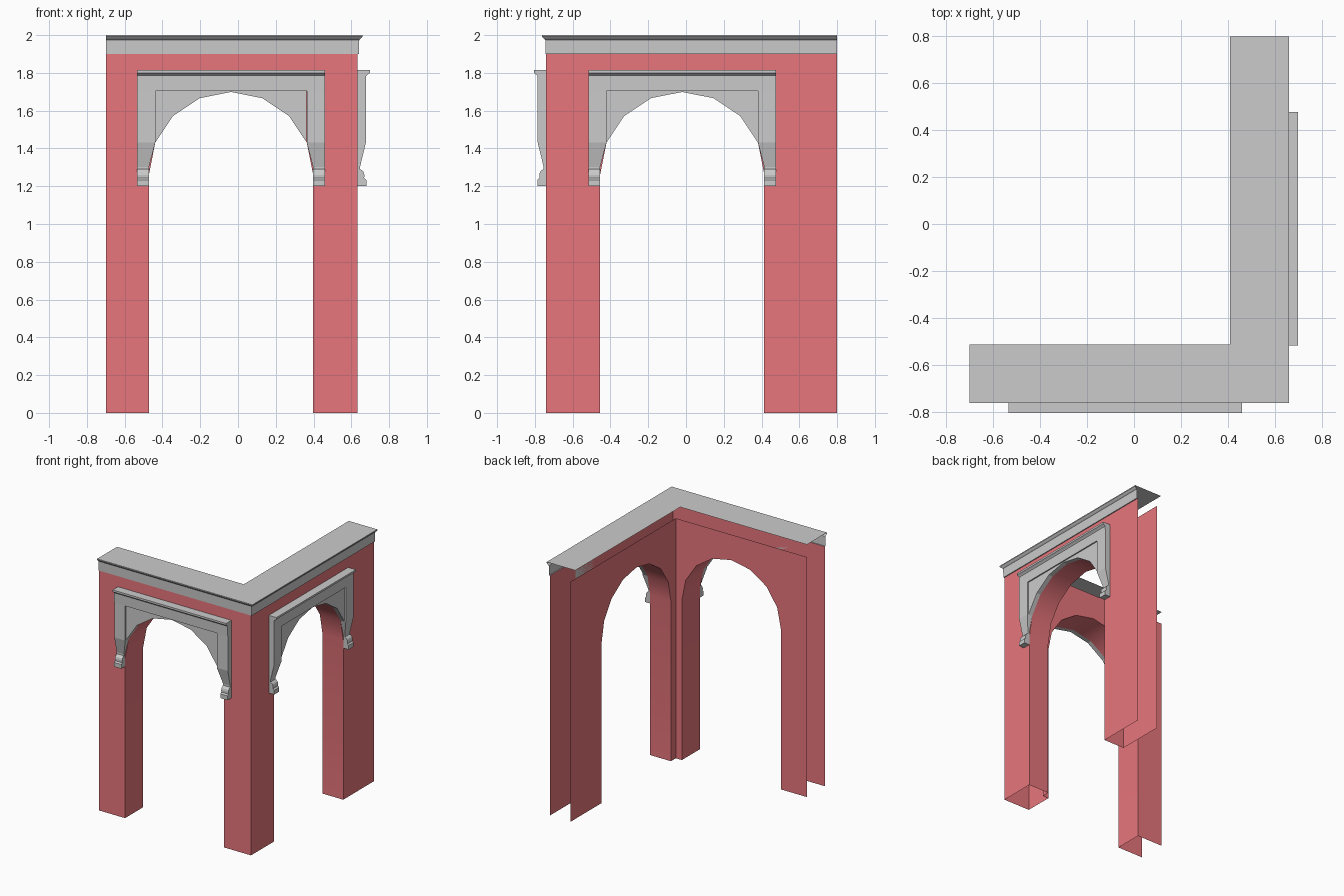
import bpy, bmesh, math

if "Cube" in bpy.data.objects:
    bpy.data.objects.remove(bpy.data.objects["Cube"])

WALL_TOP = 1.9
SPRING = 1.265          # height where the arches start to curve
R = 0.434               # arch radius

red = bpy.data.materials.new("red_wall")
red.diffuse_color = (0.8, 0.18, 0.2, 1)
red.use_nodes = True
red.node_tree.nodes["Principled BSDF"].inputs["Base Color"].default_value = red.diffuse_color


# Wall-local frame: u runs along the wall, d points outward, z is up
def front(u, d, z):
    return (u, -0.74 - d, z)


def right(u, d, z):
    return (0.632 + d, u, z)


def arch(c, lo=0, hi=8):
    """Points of an 8-segment half circle, left to right."""
    return [(c - R * math.cos(math.pi * i / 8), SPRING + R * math.sin(math.pi * i / 8))
            for i in range(lo, hi + 1)]


def finish(name, bm, mat=None, recalc=False):
    if recalc:
        bmesh.ops.recalc_face_normals(bm, faces=bm.faces[:])
    me = bpy.data.meshes.new(name)
    bm.to_mesh(me)
    bm.free()
    ob = bpy.data.objects.new(name, me)
    bpy.context.collection.objects.link(ob)
    if mat:
        me.materials.append(mat)
    return ob


def loft(bm, rings):
    """Closed solid through a series of matching rings."""
    vs = [[bm.verts.new(p) for p in ring] for ring in rings]
    n = len(vs[0])
    for a, b in zip(vs, vs[1:]):
        for i in range(n):
            bm.faces.new((a[i], a[(i + 1) % n], b[(i + 1) % n], b[i]))
    bm.faces.new(vs[0][::-1])
    bm.faces.new(vs[-1])


# Hollow wall: outer skin, inner skin and arch soffit, open at ends and base
def wall(name, place, c, outer, inner, depth):
    bm = bmesh.new()
    path = [(c - R, 0)] + arch(c) + [(c + R, 0)]
    skins = []
    for (u0, u1), d in ((outer, 0), (inner, -depth)):
        edge = [bm.verts.new(place(u, d, z)) for u, z in path]
        rim = [bm.verts.new(place(u, d, z)) for u, z in
               ((u1, 0), (u1, WALL_TOP), (u0, WALL_TOP), (u0, 0))]
        loop = edge + rim
        bm.faces.new(loop if d == 0 else loop[::-1])
        skins.append(edge)
    f, b = skins
    for i in range(len(path) - 1):
        bm.faces.new((f[i], b[i], b[i + 1], f[i + 1]))
    ob = finish(name, bm, red)
    bpy.ops.object.select_all(action='DESELECT')
    ob.select_set(True)
    bpy.context.view_layer.objects.active = ob
    bpy.ops.object.shade_smooth_by_angle(angle=math.radians(30))


# Arch surround: lintel, spandrel, tapered brackets and corbels
def surround(name, place, c):
    half = 0.497

    bm = bmesh.new()
    lintel = [(0, 1.705), (0.045, 1.705), (0.047, 1.785), (0.056, 1.793),
              (0.066, 1.8), (0.066, 1.815), (0, 1.815)]
    loft(bm, [[place(c + s * half, d, z) for d, z in lintel] for s in (-1, 1)])
    finish(name + "_lintel", bm, recalc=True)

    bm = bmesh.new()
    pts = arch(c, 1, 7)
    pts += [(pts[-1][0], 1.705), (pts[0][0], 1.705)]
    loft(bm, [[place(u, d, z) for u, z in pts] for d in (0, 0.035)])
    finish(name + "_spandrel", bm, recalc=True)

    corbel = [(0, 1.2), (0.047, 1.2), (0.047, 1.234), (0.036, 1.243), (0.037, 1.26),
              (0.033, 1.275), (0.023, 1.286), (0.014, 1.29), (0.014, 1.303), (0, 1.303)]
    for s, side in ((-1, "left"), (1, "right")):
        bm = bmesh.new()
        rings = []
        for z, d, inn in ((1.705, 0.045, 0.401), (1.431, 0.045, 0.401), (1.303, 0.014, R)):
            rings.append([place(c + s * u, e, z) for u, e in
                          ((inn, 0), (half, 0), (half, d), (inn, d))])
        loft(bm, rings)
        loft(bm, [[place(c + s * u, d, z) for d, z in corbel] for u in (R, half)])
        finish(f"{name}_bracket_{side}", bm, recalc=True)


wall("front_wall", front, -0.037, (-0.7, 0.632), (-0.7, 0.45), 0.225)
wall("right_wall", right, -0.02, (-0.74, 0.8), (-0.515, 0.8), 0.182)
surround("front_arch", front, -0.037)
surround("right_arch", right, -0.02)

# Mitred cornice swept around the corner, with a flat top over both walls
bm = bmesh.new()
profile = [(0, 1.9), (0.008, 1.9), (0.01, 1.975), (0.018, 1.981),
           (0.028, 1.992), (0.028, 2.0), (-0.222, 2.0)]
rows = [[bm.verts.new(p) for p in ((-0.7, -0.735 - o, z), (0.632 + o, -0.735 - o, z),
                                   (0.632 + o, 0.8, z))] for o, z in profile]
for a, b in zip(rows, rows[1:]):
    for i in range(2):
        bm.faces.new((a[i], a[i + 1], b[i + 1], b[i]))
finish("cornice", bm)
